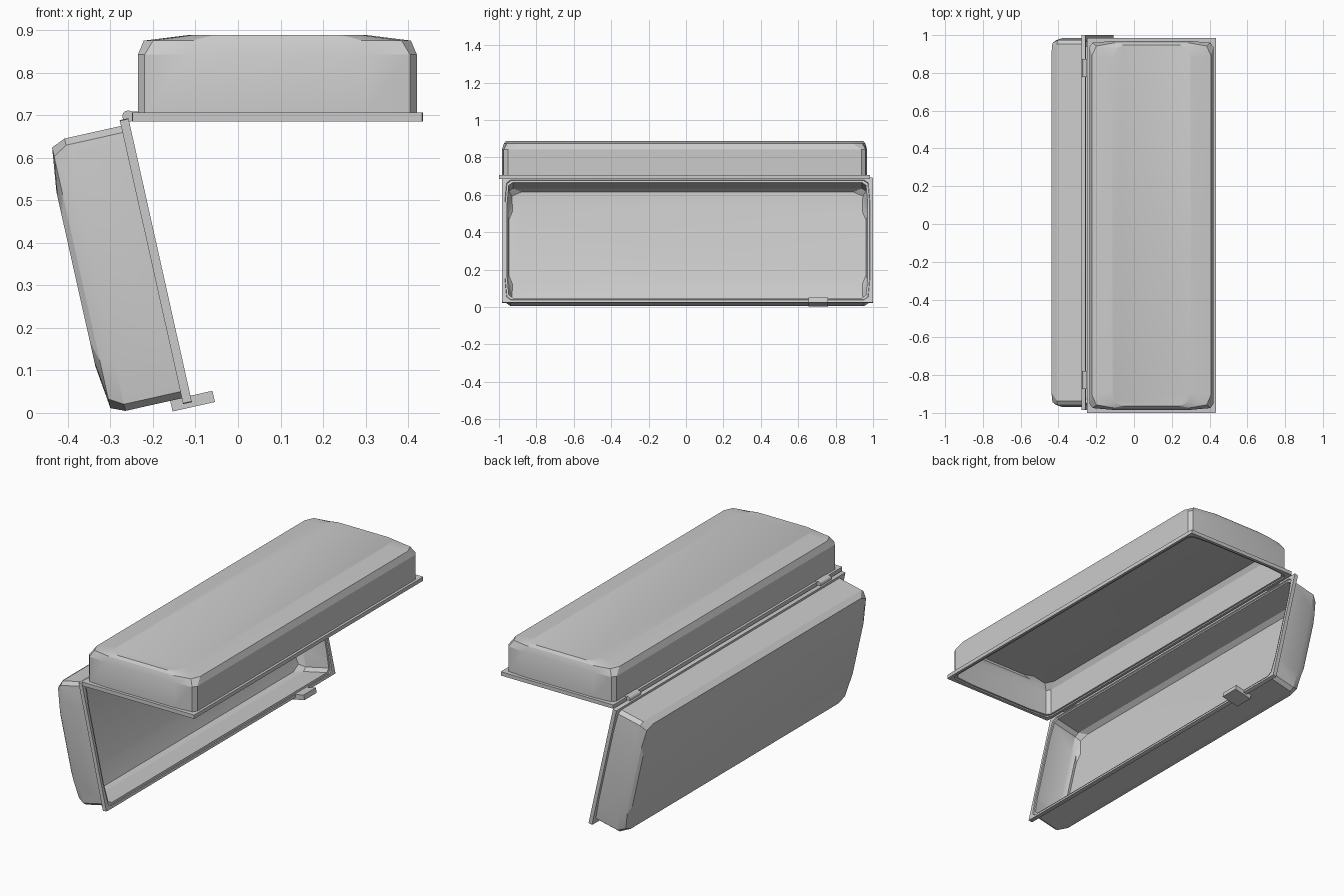
import bpy, bmesh, math
from mathutils import Matrix, Vector

if "Cube" in bpy.data.objects:
    bpy.data.objects.remove(bpy.data.objects["Cube"])

grey = bpy.data.materials.new("plain grey")
grey.diffuse_color = (0.6, 0.6, 0.6, 1)
grey.use_nodes = True
grey.node_tree.nodes["Principled BSDF"].inputs["Base Color"].default_value = grey.diffuse_color


def finish(bm, name, matrix):
    bmesh.ops.recalc_face_normals(bm, faces=bm.faces)
    me = bpy.data.meshes.new(name)
    bm.to_mesh(me)
    bm.free()
    me.materials.append(grey)
    ob = bpy.data.objects.new(name, me)
    bpy.context.collection.objects.link(ob)
    ob.matrix_world = matrix
    return ob


def smooth(ob):
    bpy.ops.object.select_all(action='DESELECT')
    ob.select_set(True)
    bpy.context.view_layer.objects.active = ob
    bpy.ops.object.shade_smooth_by_angle(angle=math.radians(22))


def ring(bm, quad, z, inset=0.0):
    """Mirror three corner points into a closed 12-point outline."""
    q = [(x - inset, y - inset) for x, y in quad]
    r = q[::-1]
    pts = q + [(-x, y) for x, y in r] + [(-x, -y) for x, y in q] + [(x, -y) for x, y in r]
    return [bm.verts.new((x, y, z)) for x, y in pts]


# Corner outlines of the shell at each level
RIM = [(0.342, 0.984), (0.340, 0.9925), (0.328, 0.9925)]
WALL = [(0.328, 0.945), (0.312, 0.967), (0.21, 0.976)]
SHOULDER = [(0.314, 0.90), (0.292, 0.950), (0.20, 0.966)]
CROWN = [(0.21, 0.88), (0.20, 0.935), (0.15, 0.955)]
T = 0.012  # wall thickness


def shell(name, matrix):
    bm = bmesh.new()
    levels = [
        # inside, from the floor out to the opening
        (CROWN, 0.203 - T, 0), (SHOULDER, 0.190 - T, T), (WALL, 0.150, T), (WALL, 0.006, T),
        # stepped rim
        (WALL, 0.006, 0.002), (WALL, 0.0, 0.0), (RIM, 0.0, 0.0), (RIM, 0.021, 0.0),
        # outside, from the rim to the crown
        (WALL, 0.021, 0), (WALL, 0.157, 0), (SHOULDER, 0.190, 0), (CROWN, 0.203, 0),
    ]
    rings = [ring(bm, *lv) for lv in levels]
    for a, b in zip(rings, rings[1:]):
        for i in range(12):
            j = (i + 1) % 12
            bm.faces.new((a[i], a[j], b[j], b[i]))
    bm.faces.new(rings[0])
    bm.faces.new(rings[-1])
    smooth(finish(bm, name, matrix))


def box(name, size, centre, matrix=Matrix()):
    bm = bmesh.new()
    bmesh.ops.create_cube(bm, size=1)
    bmesh.ops.scale(bm, vec=size, verts=bm.verts)
    bmesh.ops.translate(bm, vec=centre, verts=bm.verts)
    finish(bm, name, matrix)


# Upper shell lies flat, lower shell hangs open about the hinge
upper = Matrix.Translation((0.0925, -0.0075, 0.685))
d = Vector((0.218, 0, -0.976)).normalized()
n = Vector((d.z, 0, -d.x))
lower = Matrix.Translation((-0.183, 0.0075, 0.359)) @ Matrix(
    (d, (0, -1, 0), n)).transposed().to_4x4()
shell("upper_shell", upper)
shell("lower_shell", lower)

# Latch tab on the free edge of the lower shell
box("latch", (0.027, 0.105, 0.102), (0.340, -0.70, -0.002), lower)

# Hinge barrels with small leaves at both ends
for side, label in ((1, "back"), (-1, "front")):
    y = side * 0.825
    bm = bmesh.new()
    bmesh.ops.create_cone(bm, cap_ends=True, segments=12, radius1=0.014, radius2=0.014, depth=0.095)
    smooth(finish(bm, label + "_hinge", Matrix.Translation((-0.258, y, 0.697))
                  @ Matrix.Rotation(math.pi / 2, 4, 'X')))
    box(label + "_hinge_leaf", (0.022, 0.095, 0.014), (-0.243, y, 0.701))
